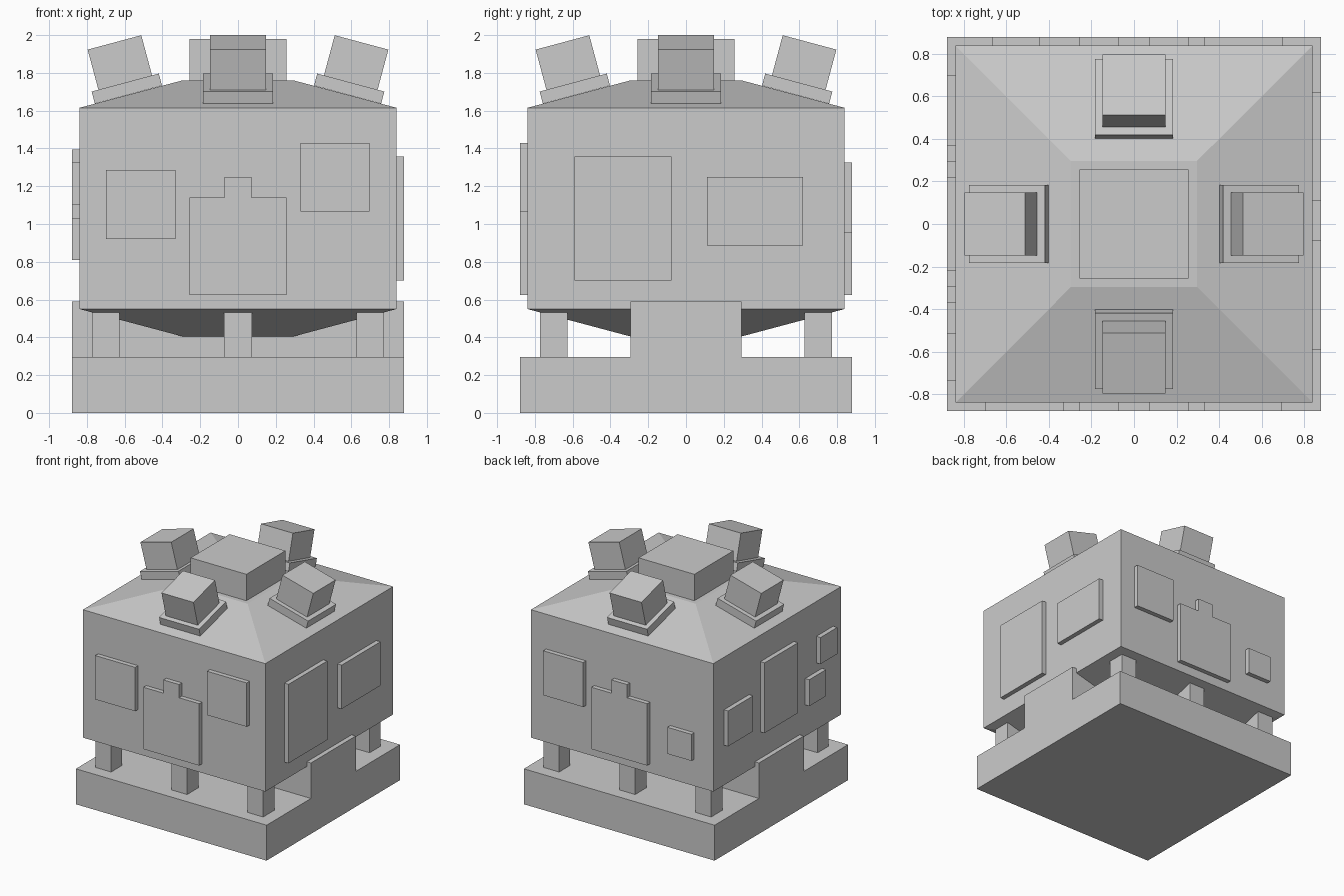
import bpy, bmesh, math
from mathutils import Matrix, Vector

if "Cube" in bpy.data.objects:
    bpy.data.objects.remove(bpy.data.objects["Cube"])


def finish(name, bm):
    bmesh.ops.recalc_face_normals(bm, faces=bm.faces)
    me = bpy.data.meshes.new(name)
    bm.to_mesh(me)
    bm.free()
    ob = bpy.data.objects.new(name, me)
    bpy.context.collection.objects.link(ob)
    return ob


def prism(name, outline, depth, matrix=Matrix()):
    """Extrude a flat outline along its local z, then place it."""
    bm = bmesh.new()
    face = bm.faces.new([bm.verts.new((x, y, 0)) for x, y in outline])
    ext = bmesh.ops.extrude_face_region(bm, geom=[face])["geom"]
    top = [v for v in ext if isinstance(v, bmesh.types.BMVert)]
    bmesh.ops.translate(bm, vec=(0, 0, depth), verts=top)
    bm.transform(matrix)
    return finish(name, bm)


def rect(x0, x1, y0, y1):
    return [(x0, y0), (x1, y0), (x1, y1), (x0, y1)]


def box(name, x0, x1, y0, y1, z0, z1):
    return prism(name, rect(x0, x1, y0, y1), z1 - z0, Matrix.Translation((0, 0, z0)))


# base slab and the raised cradle block running across it
box("base", -0.878, 0.878, -0.878, 0.878, 0, 0.295)
box("cradle_block", -0.878, 0.878, -0.295, 0.295, 0.295, 0.59)

# short legs along the front and back
for side, sy in (("front", -0.7), ("back", 0.7)):
    for i, sx in enumerate((-0.7, 0, 0.7)):
        box(f"{side}_leg_{i + 1}", sx - 0.073, sx + 0.073, sy - 0.073, sy + 0.073, 0.295, 0.535)

# body: box with a shallow pyramid frustum above and below
bm = bmesh.new()
rings = [[bm.verts.new((sx * r, sy * r, z)) for sx, sy in ((-1, -1), (1, -1), (1, 1), (-1, 1))]
         for r, z in ((0.295, 0.405), (0.84, 0.55), (0.84, 1.615), (0.295, 1.76))]
for a, b in zip(rings, rings[1:]):
    for i in range(4):
        j = (i + 1) % 4
        bm.faces.new((a[i], a[j], b[j], b[i]))
bm.faces.new(rings[0])
bm.faces.new(rings[-1])
finish("body", bm)

# central cap on the roof
box("roof_cap", -0.257, 0.257, -0.257, 0.257, 1.74, 1.98)

# tilted knobs, one on each roof slope
for i in range(4):
    m = (Matrix.Rotation(i * math.pi / 2, 4, "Z") @ Matrix.Translation((0.58, 0, 1.685))
         @ Matrix.Rotation(math.radians(15), 4, "Y"))
    prism(f"knob_plate_{i + 1}", rect(-0.184, 0.184, -0.184, 0.184), 0.066, m)
    prism(f"knob_{i + 1}", rect(-0.147, 0.147, -0.147, 0.147), 0.22,
          m @ Matrix.Translation((0, 0, 0.066)))


# raised wall panels: outline is (horizontal, height) as seen facing that wall
def wall(angle):
    return (Matrix.Rotation(math.radians(angle), 4, "Z") @ Matrix.Translation((0, -0.83, 0))
            @ Matrix.Rotation(math.pi / 2, 4, "X"))


door = [(-0.257, 0.625), (0.257, 0.625), (0.257, 1.14), (0.072, 1.14),
        (0.072, 1.25), (-0.072, 1.25), (-0.072, 1.14), (-0.257, 1.14)]
panels = {
    ("front", 0): [door, rect(-0.7, -0.332, 0.92, 1.285), rect(0.33, 0.695, 1.065, 1.43)],
    ("right", 90): [rect(-0.59, -0.078, 0.7, 1.357), rect(0.11, 0.62, 0.885, 1.25)],
    ("back", 180): [door, rect(-0.7, -0.332, 0.955, 1.325), rect(0.443, 0.664, 0.773, 0.994)],
    ("left", 270): [rect(-0.7, -0.37, 0.883, 1.178), rect(-0.22, 0.22, 0.81, 1.395),
                    rect(0.368, 0.589, 0.81, 1.03), rect(0.515, 0.736, 1.104, 1.325)],
}
for (side, angle), outlines in panels.items():
    for i, outline in enumerate(outlines):
        label = "door" if outline is door else f"panel_{i + 1}"
        prism(f"{side}_{label}", outline, 0.048, wall(angle))
